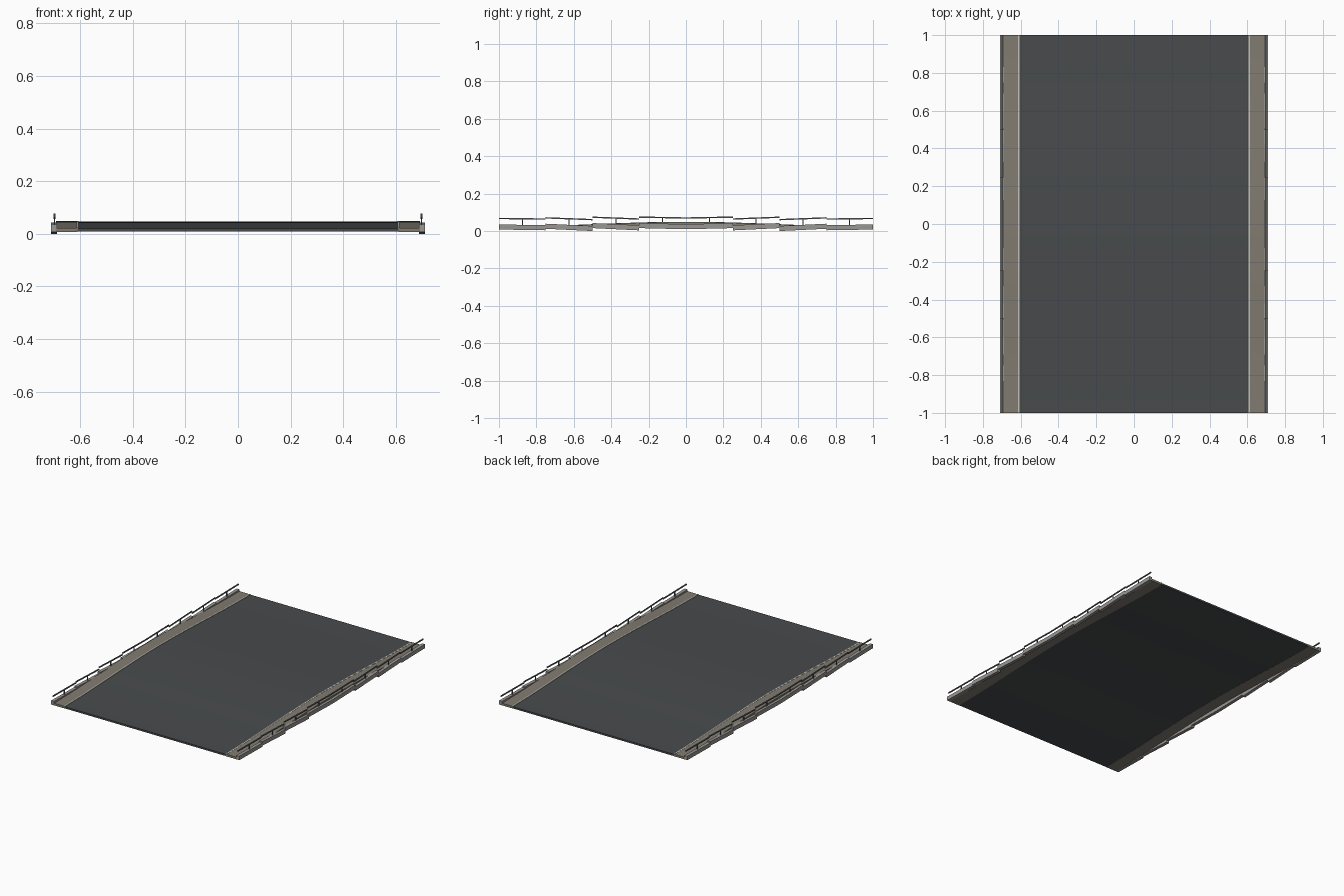
import bpy, bmesh, math

if "Cube" in bpy.data.objects:
    bpy.data.objects.remove(bpy.data.objects["Cube"])


def material(name, rgb):
    m = bpy.data.materials.new(name)
    m.diffuse_color = (*rgb, 1)
    m.use_nodes = True
    m.node_tree.nodes["Principled BSDF"].inputs["Base Color"].default_value = m.diffuse_color
    return m


ASPHALT = material("asphalt", (0.065, 0.07, 0.073))
PAVING = material("paving", (0.22, 0.20, 0.165))
CONCRETE = material("concrete", (0.32, 0.31, 0.29))
PAINT = material("pale_kerb", (0.55, 0.53, 0.47))
STEEL = material("steel", (0.14, 0.15, 0.16))


def arch(y):
    """Height of the road crown above its ends."""
    return 0.026 * (0.5 + 0.5 * math.cos(math.pi * y))


def new_object(name, bm, mat):
    bmesh.ops.recalc_face_normals(bm, faces=bm.faces)
    mesh = bpy.data.meshes.new(name)
    bm.to_mesh(mesh)
    bm.free()
    mesh.materials.append(mat)
    ob = bpy.data.objects.new(name, mesh)
    bpy.context.collection.objects.link(ob)
    return ob


def strip(name, x0, x1, z0, z1, mat, profile=arch, steps=32):
    """Rectangular section swept along y, following a height profile."""
    bm = bmesh.new()
    rings = []
    for i in range(steps + 1):
        y = -1 + 2 * i / steps
        h = profile(y)
        rings.append([bm.verts.new((x, y, z + h)) for x, z in
                      ((x0, z0), (x1, z0), (x1, z1), (x0, z1))])
    for a, b in zip(rings, rings[1:]):
        for k in range(4):
            bm.faces.new((a[k], a[(k + 1) % 4], b[(k + 1) % 4], b[k]))
    bm.faces.new(rings[0])
    bm.faces.new(rings[-1])
    return new_object(name, bm, mat)


def sloped_bar(bm, x0, x1, y0, y1, za, zb, height):
    """Box between two y positions whose ends sit at centre heights za, zb."""
    v = [bm.verts.new((x, y, z + s * height / 2))
         for y, z in ((y0, za), (y1, zb)) for x, s in
         ((x0, -1), (x1, -1), (x1, 1), (x0, 1))]
    for f in ((0, 1, 2, 3), (4, 5, 6, 7), (0, 1, 5, 4),
              (1, 2, 6, 5), (2, 3, 7, 6), (3, 0, 4, 7)):
        bm.faces.new([v[i] for i in f])


# road slab
strip("road_deck", -0.61, 0.61, 0.009, 0.021, ASPHALT)

# per outer distance from the centre: segment level and half-tilt
LEVEL = {0.125: 0.027, 0.375: 0.024, 0.625: 0.0205, 0.875: 0.0205}
TILT = {0.125: 0.003, 0.375: 0.006, 0.625: 0.006, 0.875: 0.002}

for side, label in ((-1, "left"), (1, "right")):
    # sidewalk and pale kerb line
    xs = sorted((side * 0.61, side * 0.692))
    strip(label + "_sidewalk", xs[0], xs[1], 0.008, 0.0225, PAVING)
    xs = sorted((side * 0.606, side * 0.614))
    strip(label + "_kerb", xs[0], xs[1], 0.010, 0.0235, PAINT)

    # stepped edge beams, handrail and posts, eight bays per side
    beam, rail, posts = bmesh.new(), bmesh.new(), bmesh.new()
    for i in range(8):
        y = -0.875 + 0.25 * i
        z, t = LEVEL[abs(y)], TILT[abs(y)]
        t = math.copysign(t, y)
        bx = sorted((side * 0.688, side * 0.71))
        rx = sorted((side * 0.694, side * 0.701))
        px = sorted((side * 0.695, side * 0.700))
        sloped_bar(beam, *bx, y - 0.125, y + 0.125, z - t, z + t, 0.027)
        sloped_bar(rail, *rx, y - 0.125, y + 0.125,
                   z + 0.046 - t * 0.8, z + 0.046 + t * 0.8, 0.007)
        sloped_bar(posts, *px, y - 0.003, y + 0.003, z + 0.027, z + 0.027, 0.036)
    # settle the lowest beam corner on the ground
    low = min(v.co.z for v in beam.verts)
    for bm in (beam, rail, posts):
        for v in bm.verts:
            v.co.z -= low
    new_object(label + "_edge_beam", beam, CONCRETE)
    new_object(label + "_handrail", rail, STEEL)
    new_object(label + "_rail_posts", posts, STEEL)
